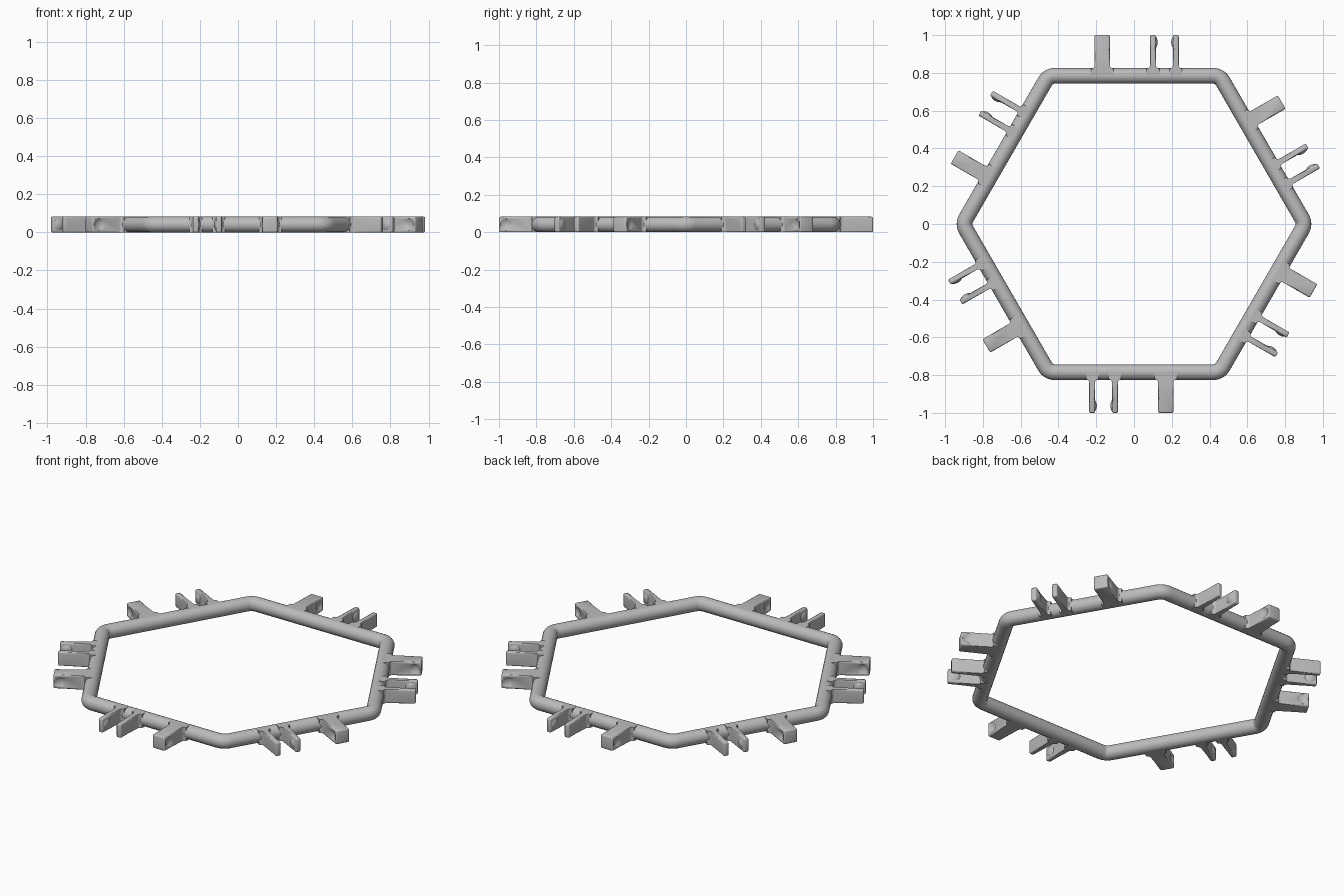
import bpy, bmesh, math
from mathutils import Matrix, Vector

if "Cube" in bpy.data.objects:
    bpy.data.objects.remove(bpy.data.objects["Cube"])

R = 0.0415                 # tube radius, half the overall height
APOTHEM = 0.785            # ring centreline to middle of a side
TIP = 1.0                  # outer end of every lug
SIDES = 6

grey = bpy.data.materials.new("plain grey")
grey.use_nodes = True
grey.diffuse_color = (0.5, 0.5, 0.5, 1)
grey.node_tree.nodes["Principled BSDF"].inputs["Base Color"].default_value = (0.5, 0.5, 0.5, 1)


def link(name, data):
    obj = bpy.data.objects.new(name, data)
    bpy.context.collection.objects.link(obj)
    return obj


def baked(obj):
    """Mesh of an object with its modifiers or curve bevel applied."""
    graph = bpy.context.evaluated_depsgraph_get()
    return bpy.data.meshes.new_from_object(obj.evaluated_get(graph))


def finish(obj):
    obj.data.materials.clear()
    obj.data.materials.append(grey)
    bpy.ops.object.select_all(action='DESELECT')
    obj.select_set(True)
    bpy.context.view_layer.objects.active = obj
    bpy.ops.object.shade_smooth_by_angle(angle=math.radians(35))


def hexagon_path(fillet, steps=8):
    """Centreline of the ring with filleted corners."""
    reach = (APOTHEM - fillet) / math.cos(math.pi / SIDES)
    turn = 2 * math.pi / SIDES
    for k in range(SIDES):
        centre = Vector((math.cos(k * turn), math.sin(k * turn))) * reach
        for s in range(steps + 1):
            a = k * turn + turn * (s / steps - 0.5)
            yield centre + Vector((math.cos(a), math.sin(a))) * fillet


def lug_mesh(name, half, flare):
    """Flat arm pointing along +y, flared where it meets the ring."""
    root = APOTHEM + R - 0.004
    side = [(half + flare, APOTHEM)]
    for s in range(6):
        a = math.pi / 2 * s / 5
        side.append((half + flare * (1 - math.sin(a)), root + flare * (1 - math.cos(a))))
    side.append((half, TIP))
    outline = side + [(-x, y) for x, y in reversed(side)]
    bm = bmesh.new()
    base = bm.faces.new([bm.verts.new((x, y, 0)) for x, y in outline])
    top = bmesh.ops.extrude_face_region(bm, geom=[base])["geom"]
    bmesh.ops.translate(bm, verts=[g for g in top if isinstance(g, bmesh.types.BMVert)], vec=(0, 0, 2 * R))
    bmesh.ops.recalc_face_normals(bm, faces=bm.faces)
    # round the tip and the long edges
    rim = [e for e in bm.edges if max(v.co.y for v in e.verts) > TIP - 0.001]
    bmesh.ops.bevel(bm, geom=rim, offset=0.008, segments=3, profile=0.5, affect='EDGES')
    mesh = bpy.data.meshes.new(name)
    bm.to_mesh(mesh)
    bm.free()
    return mesh


def snap_ball(xs, radius):
    """Spheres that form the snap bumps and dimples."""
    bm = bmesh.new()
    for x in xs:
        bmesh.ops.create_uvsphere(bm, u_segments=48, v_segments=32, radius=radius,
                                  matrix=Matrix.Translation((x, 0.962, R)))
    mesh = bpy.data.meshes.new("snap_ball")
    bm.to_mesh(mesh)
    bm.free()
    return mesh


def with_ball(name, mesh, ball_mesh, operation):
    body, ball = link(name, mesh), link("snap_helper", ball_mesh)
    ball.hide_render = True
    mod = body.modifiers.new("snap", 'BOOLEAN')
    mod.operation, mod.object, mod.solver = operation, ball, 'EXACT'
    result = baked(body)
    bpy.data.objects.remove(body)
    bpy.data.objects.remove(ball)
    return result


# hexagonal tube ring
curve = bpy.data.curves.new("ring_path", 'CURVE')
curve.dimensions = '3D'
curve.bevel_depth = R
curve.bevel_resolution = 8
spline = curve.splines.new('POLY')
path = list(hexagon_path(0.06))
spline.points.add(len(path) - 1)
for p, co in zip(spline.points, path):
    p.co = (co.x, co.y, R, 1)
spline.use_cyclic_u = True
path_obj = link("ring_path", curve)
ring = link("hexagon_ring", baked(path_obj))
bpy.data.objects.remove(path_obj)
finish(ring)

# wide block with a dimple in both cheeks, thin prong with a bump on its inner face
ball = 0.054
block_half, prong_half = 0.041, 0.0155
offset = block_half + ball - 0.010
block = with_ball("block", lug_mesh("block", block_half, 0.018),
                  snap_ball((-offset, offset), ball), 'DIFFERENCE')
bump_x = prong_half + 0.009 - ball
prong = lug_mesh("prong", prong_half, 0.018)

# bump: the cap of a sphere standing proud of the prong
cap = snap_ball((bump_x,), ball)
bm = bmesh.new()
bm.from_mesh(cap)
bmesh.ops.bisect_plane(bm, geom=bm.verts[:] + bm.edges[:] + bm.faces[:],
                       plane_co=(prong_half - 0.002, 0, 0), plane_no=(1, 0, 0), clear_inner=True)
bm.to_mesh(cap)
bm.free()

# one clip set on each side of the ring
for k in range(SIDES):
    spin = Matrix.Rotation(k * 2 * math.pi / SIDES, 4, 'Z')
    flip = Matrix.Translation((0.2215, 0, 0)) @ Matrix.Scale(-1, 4, (1, 0, 0))
    parts = (("clip_block", block, Matrix.Translation((-0.168, 0, 0))),
             ("clip_prong_near", prong, Matrix.Translation((0.101, 0, 0))),
             ("prong_bump_near", cap, Matrix.Translation((0.101, 0, 0))),
             ("clip_prong_far", prong, flip),
             ("prong_bump_far", cap, flip))
    for name, source, place in parts:
        mesh = source.copy()
        mesh.transform(spin @ place)
        if place.determinant() < 0:
            mesh.flip_normals()
        finish(link(f"{name}_{k + 1}", mesh))
